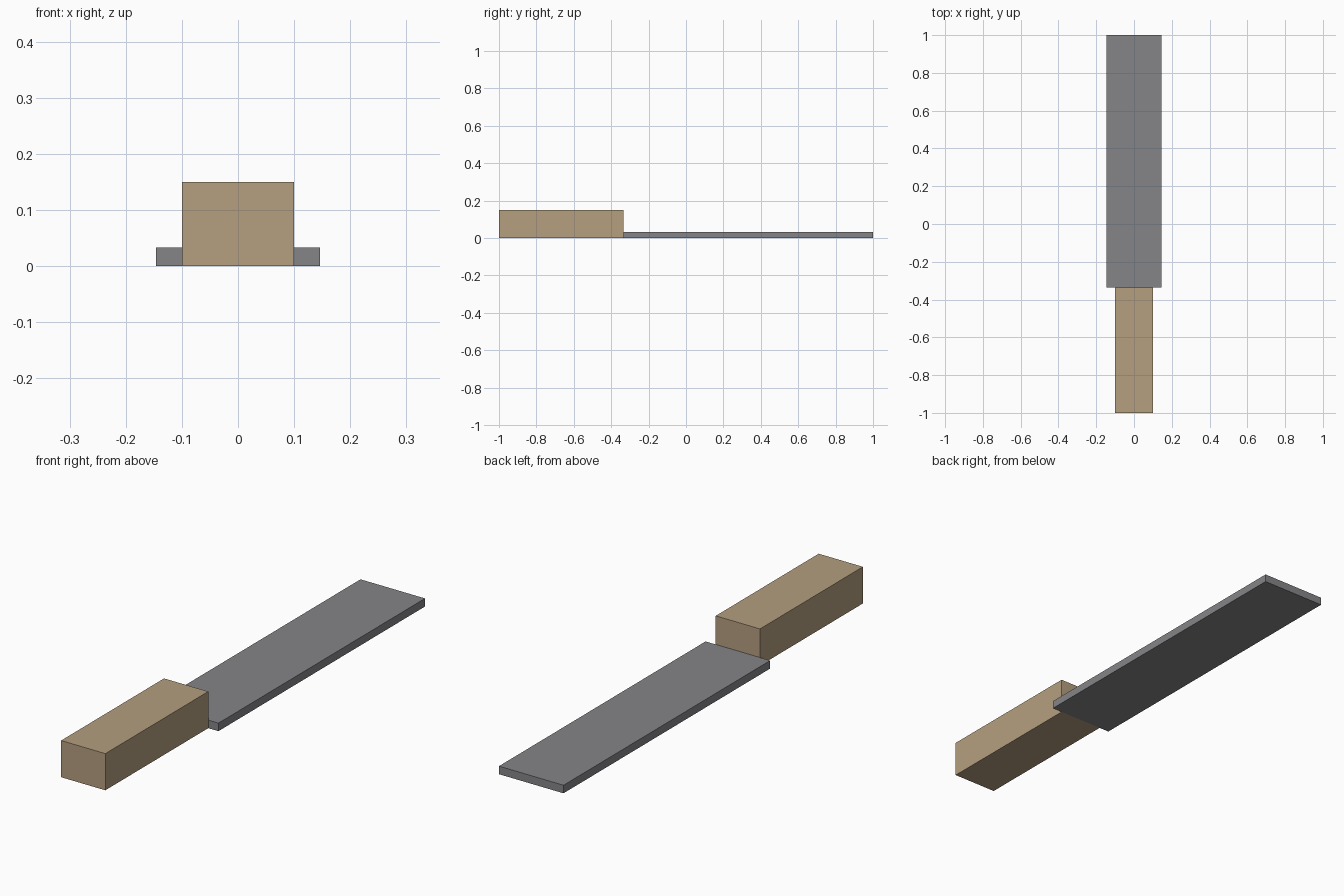
import bpy
import bmesh
from mathutils import Vector

default = bpy.data.objects.get("Cube")
if default:
    bpy.data.objects.remove(default, do_unlink=True)


def make_material(name, rgb):
    mat = bpy.data.materials.new(name)
    mat.use_nodes = True
    colour = (*rgb, 1.0)
    mat.diffuse_color = colour
    mat.node_tree.nodes["Principled BSDF"].inputs["Base Color"].default_value = colour
    return mat


def make_box(name, low, high, mat):
    """Flat-sided box spanning two opposite corners."""
    low, high = Vector(low), Vector(high)
    bm = bmesh.new()
    bmesh.ops.create_cube(bm, size=1.0)
    bmesh.ops.scale(bm, vec=high - low, verts=bm.verts)
    mesh = bpy.data.meshes.new(name)
    bm.to_mesh(mesh)
    bm.free()
    mesh.materials.append(mat)
    obj = bpy.data.objects.new(name, mesh)
    obj.location = (low + high) / 2
    bpy.context.collection.objects.link(obj)
    return obj


wood = make_material("tan wood", (0.46, 0.345, 0.215))
steel = make_material("grey steel", (0.235, 0.235, 0.25))

JOINT_Y = -0.335  # where the handle meets the blade

# Handle at the front
make_box("handle", (-0.1, -1, 0), (0.1, JOINT_Y, 0.15), wood)
# Thin wide blade behind it
make_box("blade", (-0.146, JOINT_Y, 0), (0.146, 1, 0.033), steel)
